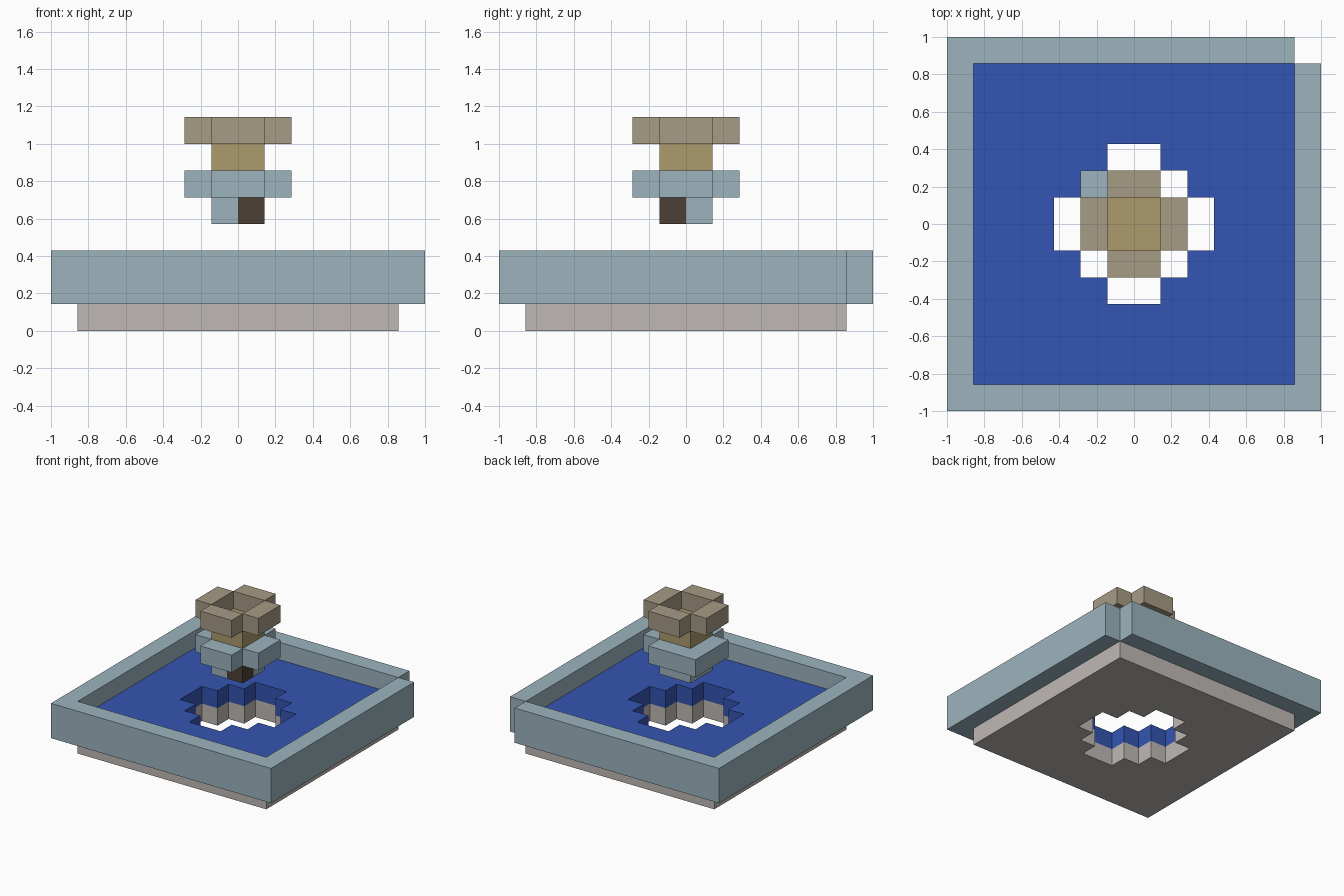
import bpy
import bmesh
import math

U = 1 / 7  # block size

cube = bpy.data.objects.get("Cube")
if cube:
    bpy.data.objects.remove(cube, do_unlink=True)


def material(name, *rgb):
    """Flat colour from 0-255 display values, stored as linear."""
    colour = [((c / 255 + 0.055) / 1.055) ** 2.4 for c in rgb] + [1]
    mat = bpy.data.materials.new(name)
    mat.use_nodes = True
    mat.diffuse_color = colour
    mat.node_tree.nodes["Principled BSDF"].inputs["Base Color"].default_value = colour
    return mat


def layer(name, mat, bottom, height, filled):
    """Extrude every grid block whose centre (x, y) passes the rule."""
    bm = bmesh.new()
    for i in range(-7, 7):
        for j in range(-7, 7):
            if filled(i + 0.5, j + 0.5):
                corners = ((i, j), (i + 1, j), (i + 1, j + 1), (i, j + 1))
                bm.faces.new([bm.verts.new((x * U, y * U, bottom * U)) for x, y in corners])
    bmesh.ops.remove_doubles(bm, verts=bm.verts, dist=U / 100)
    top = bmesh.ops.extrude_face_region(bm, geom=bm.faces[:], use_keep_orig=True)
    verts = [v for v in top["geom"] if isinstance(v, bmesh.types.BMVert)]
    bmesh.ops.translate(bm, verts=verts, vec=(0, 0, height * U))
    bmesh.ops.recalc_face_normals(bm, faces=bm.faces)
    bmesh.ops.dissolve_limit(bm, angle_limit=math.radians(1), verts=bm.verts, edges=bm.edges)
    mesh = bpy.data.meshes.new(name)
    bm.to_mesh(mesh)
    bm.free()
    mesh.materials.append(mat)
    obj = bpy.data.objects.new(name, mesh)
    bpy.context.collection.objects.link(obj)
    return obj


# Block layout rules
def square(x, y, half):
    return max(abs(x), abs(y)) < half


def cross(x, y):
    return square(x, y, 2) and min(abs(x), abs(y)) < 1


def basin(x, y):
    stepped_hole = abs(x) + abs(y) < 4 and square(x, y, 3)
    return square(x, y, 6) and not stepped_hole


def rim(x, y):
    return not square(x, y, 6) and not (x > 6 and y > 6)


def bowl(x, y):
    return cross(x, y) or (-2 < x < 0 < y < 2)


stone = material("pale stone", 191, 185, 181)
blue_grey = material("blue grey stone", 156, 180, 190)
water = material("water blue", 52, 85, 178)
brown = material("dark brown", 77, 64, 53)
tan = material("tan", 171, 155, 109)
taupe = material("taupe", 166, 155, 132)

# Basin
layer("base_slab", stone, 0, 1, basin)
layer("water", water, 1, 1, basin)
layer("basin_rim", blue_grey, 1, 2, rim)

# Floating fountain head
layer("stem", blue_grey, 4, 1, lambda x, y: square(x, y, 1) and not (x > 0 > y))
layer("stem_dark_block", brown, 4, 1, lambda x, y: square(x, y, 1) and x > 0 > y)
layer("bowl", blue_grey, 5, 1, bowl)
layer("neck", tan, 6, 1, lambda x, y: square(x, y, 1))
layer("crown", taupe, 7, 1, lambda x, y: cross(x, y) and not square(x, y, 1))
